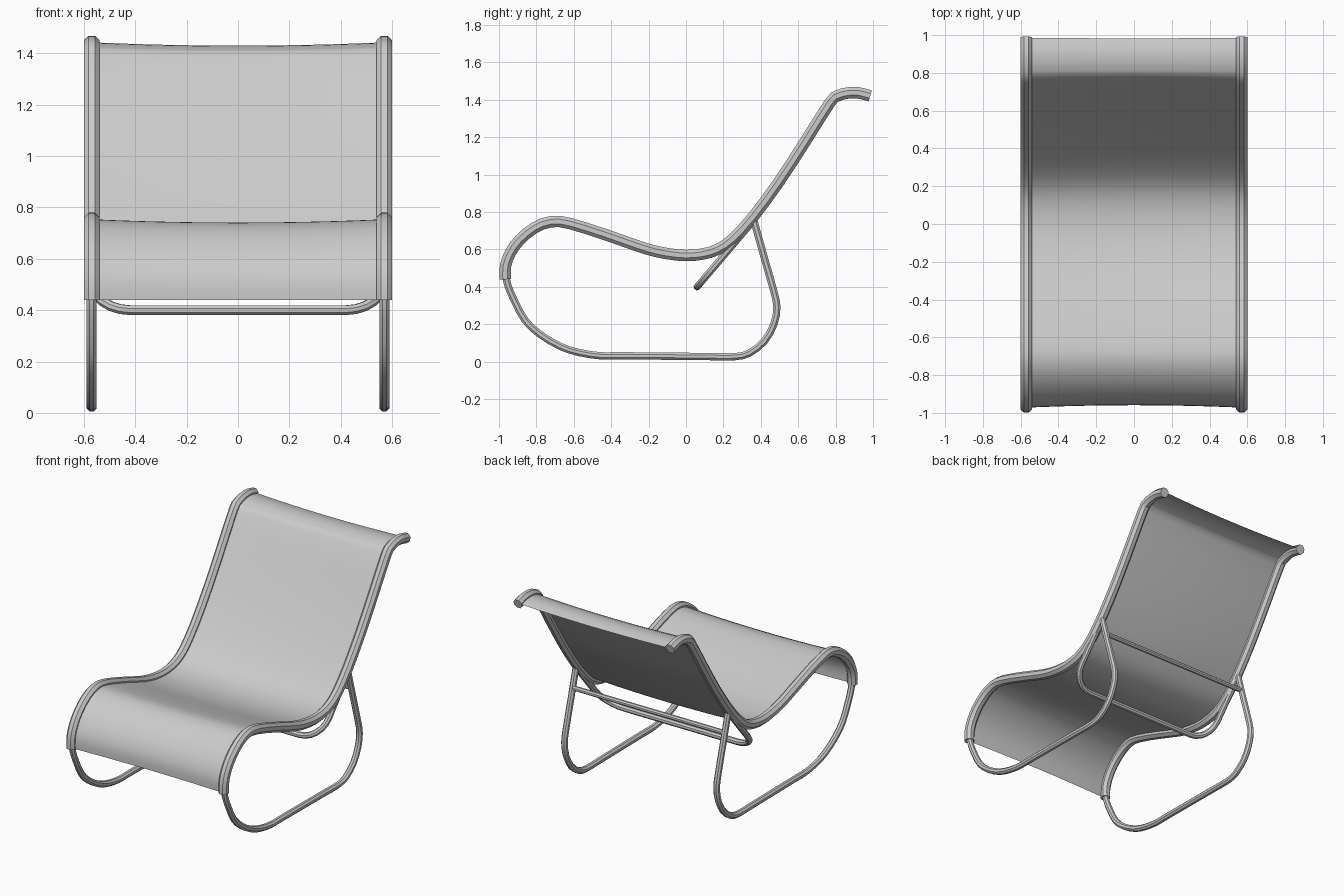
import bpy, bmesh
from math import pi, cos, sin, radians
from mathutils import Vector

cube = bpy.data.objects.get("Cube")
if cube:
    bpy.data.objects.remove(cube, do_unlink=True)


def material(name, value):
    m = bpy.data.materials.new(name)
    m.use_nodes = True
    colour = (value, value, value, 1)
    m.diffuse_color = colour
    m.node_tree.nodes["Principled BSDF"].inputs["Base Color"].default_value = colour
    return m


GREY = material("neutral grey", 0.6)
SIDE_X = 0.57


def finish(name, bm, angle):
    mesh = bpy.data.meshes.new(name)
    bm.to_mesh(mesh)
    bm.free()
    mesh.materials.append(GREY)
    ob = bpy.data.objects.new(name, mesh)
    bpy.context.collection.objects.link(ob)
    bpy.ops.object.select_all(action="DESELECT")
    ob.select_set(True)
    bpy.context.view_layer.objects.active = ob
    bpy.ops.object.shade_smooth_by_angle(angle=radians(angle))
    return ob


def tube(name, path, radius, normal, sides=8):
    """Sweep a regular polygon along a path lying in the plane with this normal."""
    bm = bmesh.new()
    path = [Vector(p) for p in path]
    normal = Vector(normal).normalized()
    rings = []
    for i, p in enumerate(path):
        before = (p - path[i - 1]).normalized() if i else Vector()
        after = (path[i + 1] - p).normalized() if i < len(path) - 1 else Vector()
        across = normal.cross((before + after).normalized())
        ring = []
        for k in range(sides):
            a = 2 * pi * (k + 0.5) / sides
            ring.append(bm.verts.new(p + radius * (cos(a) * normal + sin(a) * across)))
        rings.append(ring)
    for r, s in zip(rings, rings[1:]):
        for k in range(sides):
            j = (k + 1) % sides
            bm.faces.new((r[k], r[j], s[j], s[k]))
    bm.faces.new(rings[0])
    bm.faces.new(rings[-1])
    bmesh.ops.recalc_face_normals(bm, faces=bm.faces)
    return finish(name, bm, 35)


def smooth_path(points, steps=2):
    """Catmull-Rom refinement of a list of (y, z) points."""
    pts = [Vector(p) for p in points]
    pts = [2 * pts[0] - pts[1]] + pts + [2 * pts[-1] - pts[-2]]
    out = []
    for a, b, c, d in zip(pts, pts[1:], pts[2:], pts[3:]):
        for s in range(steps):
            t = s / steps
            out.append(0.5 * (2 * b + (c - a) * t + (2 * a - 5 * b + 4 * c - d) * t ** 2
                              + (3 * b - a - 3 * c + d) * t ** 3))
    return out + [pts[-2]]


# Side profiles as (y, z)
seat_profile = smooth_path([
    (-.967, .44), (-.965, .51), (-.94, .58), (-.89, .65), (-.81, .715), (-.72, .748),
    (-.62, .738), (-.42, .675), (-.22, .605), (-.1, .577), (0, .567), (.09, .575),
    (.17, .6), (.25, .655), (.36, .775), (.5, .965), (.64, 1.18), (.77, 1.385),
    (.81, 1.42), (.86, 1.435), (.92, 1.437), (.985, 1.42)])
runner_profile = smooth_path([
    (-.965, .46), (-.95, .4), (-.915, .32), (-.86, .22), (-.78, .145), (-.67, .08),
    (-.57, .048), (-.46, .031), (-.35, .031), (.1, .027), (.26, .026), (.34, .046),
    (.42, .11), (.47, .2), (.486, .29), (.47, .375), (.42, .55), (.36, .765)])

# Padded side rails and the tubular runners beneath them
for side, x in (("left", SIDE_X), ("right", -SIDE_X)):
    tube(side + "_side_rail", [(x, y, z) for y, z in seat_profile], 0.033, (1, 0, 0))
    tube(side + "_runner", [(x, y, z) for y, z in runner_profile], 0.021, (1, 0, 0))

# Sling fabric, sagging slightly between the rails
bm = bmesh.new()
rows = []
columns = 12
for i, p in enumerate(seat_profile):
    q = seat_profile[max(i - 1, 0)]
    r = seat_profile[min(i + 1, len(seat_profile) - 1)]
    along = (r - q).normalized()
    down = Vector((along.y, -along.x))
    row = []
    for k in range(columns + 1):
        u = 2 * k / columns - 1
        point = p + down * (0.012 * (1 - u * u) - 0.004)
        row.append(bm.verts.new((u * 0.55, point.x, point.y)))
    rows.append(row)
for r, s in zip(rows, rows[1:]):
    for k in range(columns):
        bm.faces.new((r[k], r[k + 1], s[k + 1], s[k]))
finish("sling_fabric", bm, 60)

# U-shaped bar hanging under the seat, with rounded corners
top, low = Vector((.345, .735)), Vector((.06, .4))
length, corner = (low - top).length, 0.15
half = [(SIDE_X, 0)]
for k in range(7):
    a = k * pi / 12
    half.append((SIDE_X - corner * (1 - cos(a)), length - corner * (1 - sin(a))))
outline = half + [(-x, d) for x, d in reversed(half)]
slope = (low - top).normalized()
u_path = [(x, top.x + slope.x * d, top.y + slope.y * d) for x, d in outline]
tube("under_seat_bar", u_path, 0.02, (0, -slope.y, slope.x))

# Straight cross bar between the rear uprights
tube("rear_cross_bar", [(-SIDE_X, .4, .63), (SIDE_X, .4, .63)], 0.016, (0, 0, 1))
